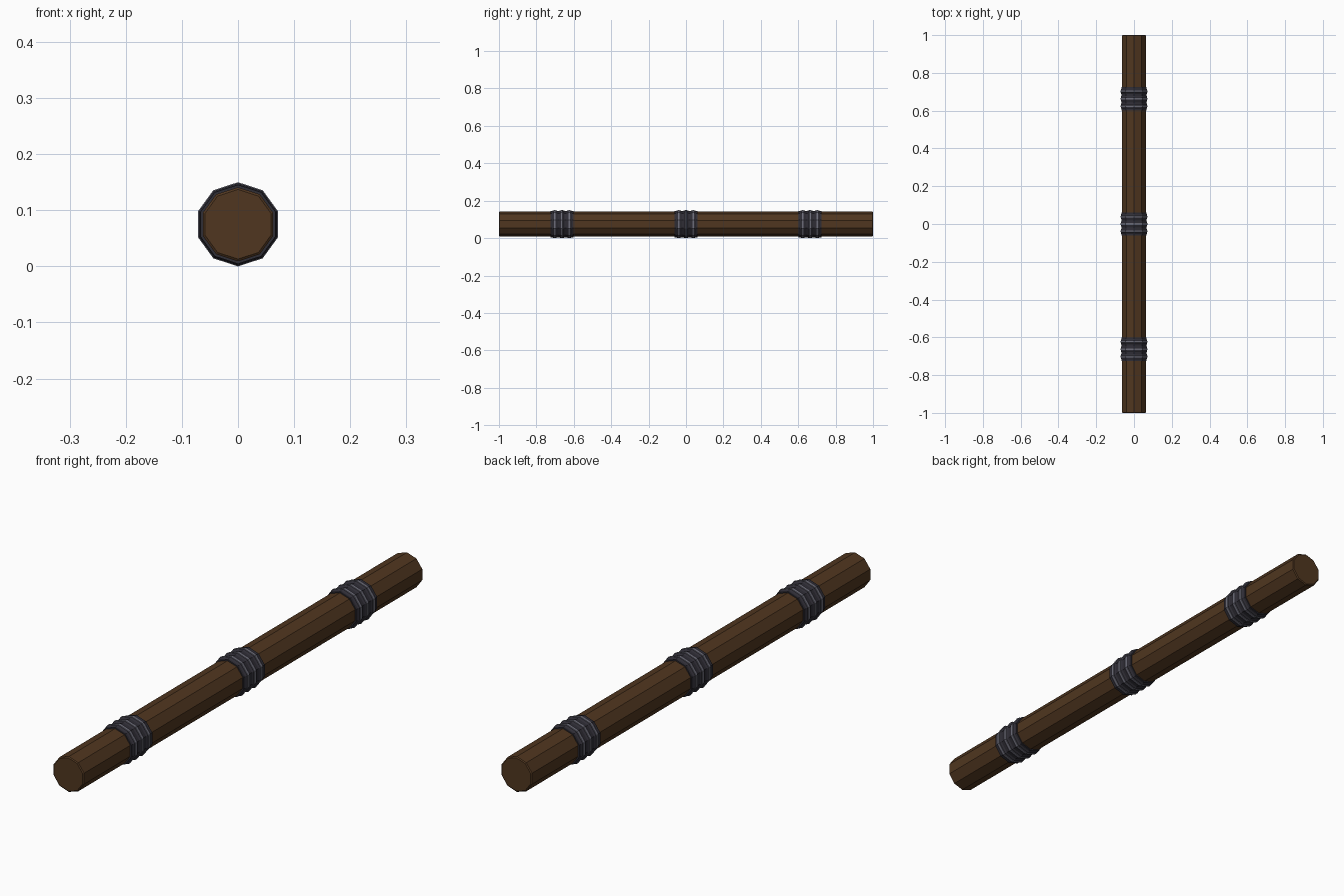
import bpy, bmesh, math

if "Cube" in bpy.data.objects:
    bpy.data.objects.remove(bpy.data.objects["Cube"])

SIDES = 10
CENTRE_Z = 0.075


def material(name, rgb):
    m = bpy.data.materials.new(name)
    m.diffuse_color = (*rgb, 1)
    m.use_nodes = True
    m.node_tree.nodes["Principled BSDF"].inputs["Base Color"].default_value = m.diffuse_color
    return m


wood = material("dark_wood", (0.08, 0.037, 0.014))
iron = material("dark_binding", (0.028, 0.026, 0.036))
steel = material("pale_binding", (0.15, 0.15, 0.19))


def turned(name, profile, mat, y=0.0):
    """Ten-sided solid turned around the y axis from (y, radius) pairs."""
    bm = bmesh.new()
    rings = []
    for py, r in profile:
        ring = []
        for i in range(SIDES):
            a = math.pi / 2 + i * math.tau / SIDES
            ring.append(bm.verts.new((r * math.cos(a), py, r * math.sin(a))))
        rings.append(ring)
    for lo, hi in zip(rings, rings[1:]):
        for i in range(SIDES):
            j = (i + 1) % SIDES
            bm.faces.new((lo[i], lo[j], hi[j], hi[i]))
    bm.faces.new(rings[0])
    bm.faces.new(rings[-1])
    bmesh.ops.recalc_face_normals(bm, faces=bm.faces)
    mesh = bpy.data.meshes.new(name)
    bm.to_mesh(mesh)
    bm.free()
    mesh.materials.append(mat)
    ob = bpy.data.objects.new(name, mesh)
    ob.location = (0, y, CENTRE_Z)
    bpy.context.collection.objects.link(ob)
    return ob


# Wooden pole with slightly eased ends
turned("pole", [(-1, 0.062), (-0.997, 0.066), (0.997, 0.066), (1, 0.062)], wood)

# Three bindings, each a sleeve with three raised pale bands
for n, y in enumerate((-0.663, 0, 0.663), 1):
    turned(f"binding_sleeve_{n}",
           [(-0.062, 0.0705), (0.062, 0.0705)], iron, y)
    for k in (-1, 0, 1):
        c = k * 0.039
        # dark raised coil
        turned(f"binding_coil_{n}_{k + 2}",
               [(c - 0.015, 0.070), (c - 0.009, 0.0735),
                (c + 0.009, 0.0735), (c + 0.015, 0.070)], iron, y)
        # thin pale ridge on the coil
        turned(f"binding_ridge_{n}_{k + 2}",
               [(c - 0.005, 0.073), (c - 0.004, 0.075),
                (c + 0.004, 0.075), (c + 0.005, 0.073)], steel, y)
